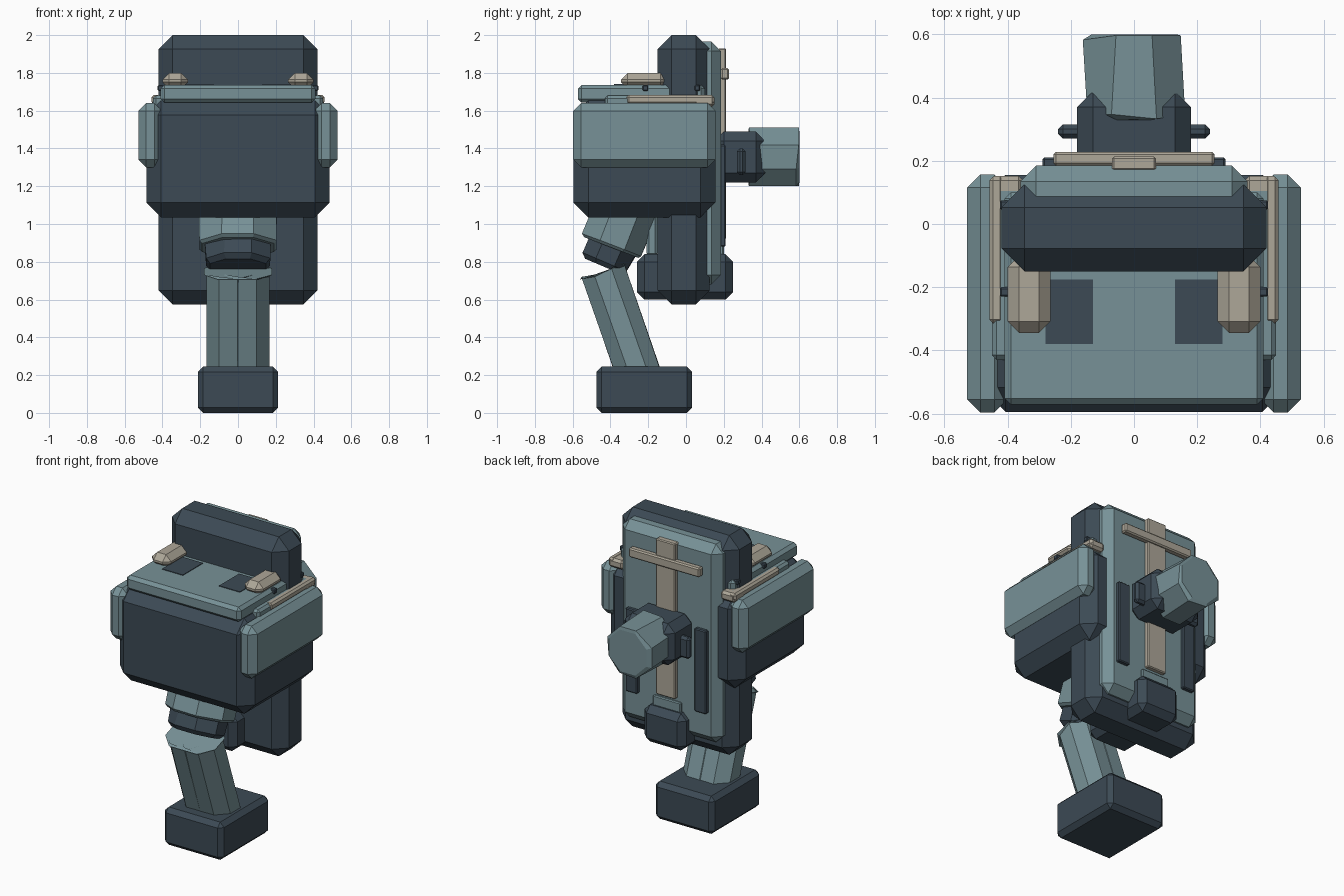
import bpy, bmesh, math
from mathutils import Vector

cube = bpy.data.objects.get("Cube")
if cube:
    bpy.data.objects.remove(cube, do_unlink=True)


def material(name, rgb):
    m = bpy.data.materials.new(name)
    m.use_nodes = True
    m.diffuse_color = (*rgb, 1)
    bsdf = next(n for n in m.node_tree.nodes if n.type == 'BSDF_PRINCIPLED')
    bsdf.inputs["Base Color"].default_value = (*rgb, 1)
    return m


DARK = material("dark slate", (0.045, 0.068, 0.09))
TEAL = material("grey teal", (0.185, 0.285, 0.31))
BEIGE = material("warm beige", (0.42, 0.385, 0.315))


def finish(name, bm, mat, chamfer):
    if chamfer:
        # chamfer only real corners, not the facets around a tube
        edges = [e for e in bm.edges if e.calc_face_angle(0) > 1]
        bmesh.ops.bevel(bm, geom=edges, offset=chamfer, segments=1,
                        affect='EDGES', profile=0.5)
    mesh = bpy.data.meshes.new(name)
    bm.to_mesh(mesh)
    bm.free()
    mesh.materials.append(mat)
    ob = bpy.data.objects.new(name, mesh)
    bpy.context.collection.objects.link(ob)
    return ob


def block(name, x, y, z, mat, chamfer=0.0):
    """Chamfered box from its x, y and z ranges."""
    bm = bmesh.new()
    bmesh.ops.create_cube(bm, size=1)
    for v in bm.verts:
        v.co = [(r[0] + r[1]) / 2 + c * (r[1] - r[0])
                for c, r in zip(v.co, (x, y, z))]
    return finish(name, bm, mat, chamfer)


def pair(name, x, y, z, mat, chamfer=0.0):
    """The same box on both sides."""
    block("left_" + name, x, y, z, mat, chamfer)
    block("right_" + name, (-x[1], -x[0]), y, z, mat, chamfer)


def centred(name, half, y, z, mat, chamfer=0.0):
    return block(name, (-half, half), y, z, mat, chamfer)


def tube(name, a, b, rx, ry, mat, chamfer=0.0, sides=8):
    """Flat-sided tube from a to b, rx wide and ry deep to its flats."""
    a, b = Vector(a), Vector(b)
    k = 1 / math.cos(math.pi / sides)
    bm = bmesh.new()
    bmesh.ops.create_cone(bm, cap_ends=True, segments=sides, radius1=k,
                          radius2=k, depth=(b - a).length)
    axis = (b - a).normalized()
    side = Vector((1, 0, 0))
    deep = axis.cross(side)
    turn = math.pi / sides
    for v in bm.verts:
        u = v.co.x * math.cos(turn) - v.co.y * math.sin(turn)
        w = v.co.x * math.sin(turn) + v.co.y * math.cos(turn)
        v.co = (a + b) / 2 + side * u * rx + deep * w * ry + axis * v.co.z
    return finish(name, bm, mat, chamfer)


# Tall slab with its rear panel
centred("slab", 0.42, (-0.15, 0.125), (0.575, 2.0), DARK, 0.073)
centred("rear_panel", 0.36, (0.03, 0.185), (0.68, 1.965), TEAL, 0.05)
centred("rear_spine", 0.07, (0.17, 0.213), (0.92, 1.93), BEIGE, 0.006)
centred("rear_crossbar", 0.255, (0.185, 0.228), (1.765, 1.825), BEIGE, 0.008)
pair("rear_strip", (0.205, 0.29), (0.17, 0.21), (0.88, 1.42), DARK, 0.006)
centred("lower_box", 0.15, (-0.26, 0.25), (0.6, 0.84), DARK, 0.04)
centred("lower_tab", 0.1, (0.17, 0.2), (0.8, 0.9), TEAL, 0.006)

# Rear mount and its thruster
centred("rear_mount", 0.18, (0.15, 0.42), (1.22, 1.49), DARK, 0.05)
pair("mount_pin", (0.15, 0.24), (0.27, 0.315), (1.26, 1.4), DARK, 0.015)
tube("thruster", (0, 0.33, 1.355), (0, 0.6, 1.355), 0.155, 0.155, TEAL, 0.02)

# Shoulder housing
centred("shoulder_body", 0.485, (-0.595, 0.155), (1.035, 1.655), DARK, 0.078)
pair("side_armor", (0.4, 0.528), (-0.597, 0.157), (1.3, 1.64), TEAL, 0.042)
centred("top_step", 0.45, (-0.43, 0.12), (1.6, 1.68), TEAL, 0.015)
centred("top_plate", 0.41, (-0.572, 0.1), (1.642, 1.737), TEAL, 0.02)
pair("top_window", (0.13, 0.28), (-0.38, -0.175), (1.734, 1.741), DARK)
pair("top_block", (0.265, 0.4), (-0.345, -0.1), (1.715, 1.8), BEIGE, 0.036)
pair("top_rail", (0.412, 0.458), (-0.315, 0.15), (1.635, 1.682), BEIGE, 0.012)
pair("rail_end", (0.35, 0.456), (0.04, 0.152), (1.62, 1.68), BEIGE, 0.015)
for place, y in (("front", -0.215), ("rear", 0.06)):
    pair(place + "_stud", (0.39, 0.425), (y - 0.015, y + 0.015),
         (1.705, 1.735), DARK, 0.005)

# Upper arm, elbow and forearm
tube("upper_arm", (0, -0.395, 0.875), (0, -0.29, 1.15), 0.205, 0.168, TEAL, 0.015)
tube("elbow", (0, -0.437, 0.775), (0, -0.38, 0.91), 0.172, 0.13, DARK, 0.025)
centred("arm_strut", 0.1, (-0.21, -0.15), (0.83, 1.06), TEAL, 0.015)
for label, x in (("left", 0.05), ("right", -0.05)):
    tube(label + "_forearm", (x, -0.44, 0.748), (x, -0.22, 0.12),
         0.117, 0.117, TEAL, 0.012)

# Fist block
centred("fist", 0.213, (-0.475, 0.033), (0, 0.245), DARK, 0.028)
